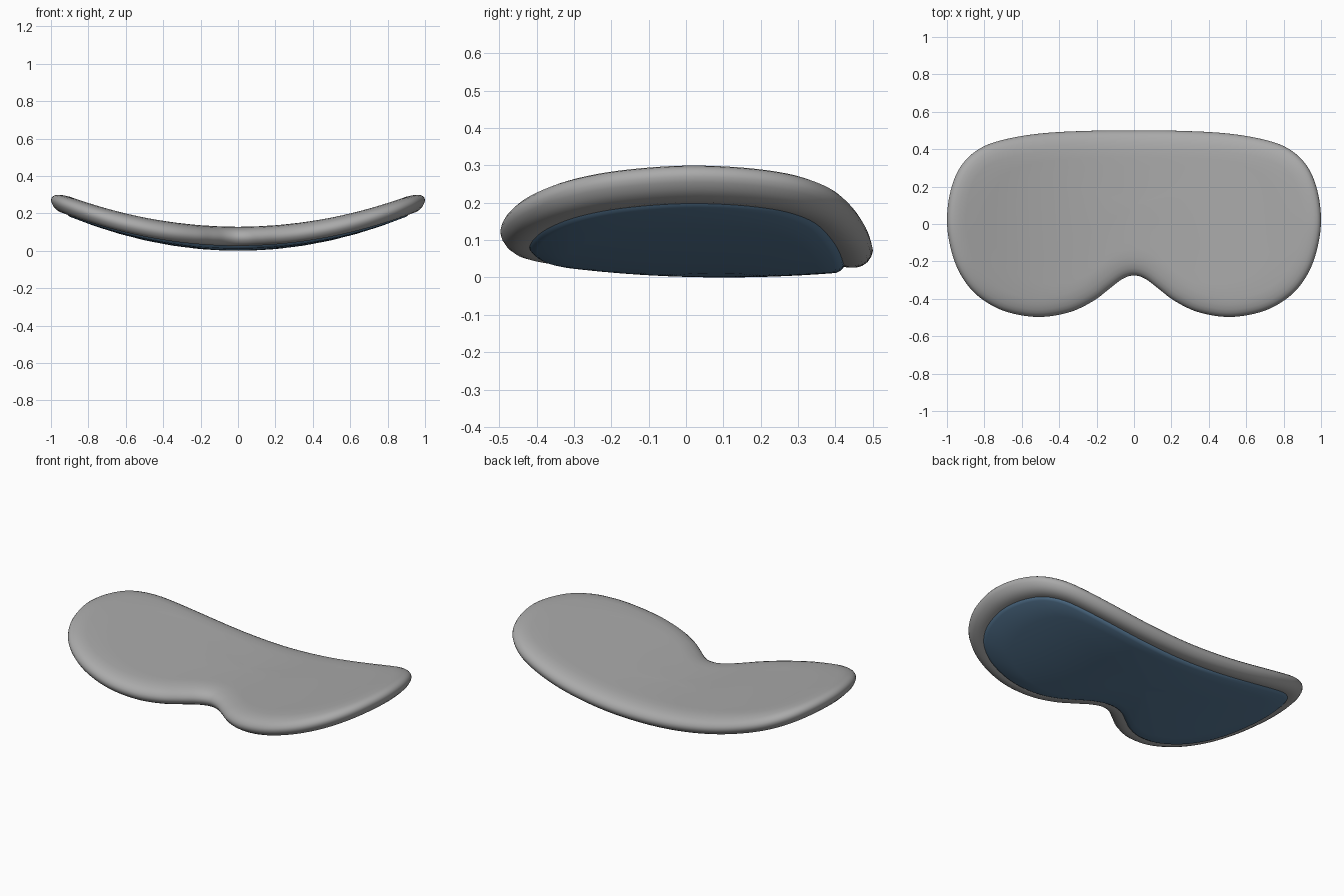
import bpy
import bmesh
from math import radians
from mathutils import Vector

cube = bpy.data.objects.get("Cube")
if cube:
    bpy.data.objects.remove(cube, do_unlink=True)

CENTRE = Vector((0, 0.1))


def material(name, rgb):
    mat = bpy.data.materials.new(name)
    mat.use_nodes = True
    mat.diffuse_color = (*rgb, 1)
    mat.node_tree.nodes["Principled BSDF"].inputs["Base Color"].default_value = (*rgb, 1)
    return mat


def smooth_loop(points, steps):
    """Closed Catmull-Rom curve through the points."""
    out = []
    n = len(points)
    for i in range(n):
        a, b, c, d = (points[(i + k) % n] for k in (-1, 0, 1, 2))
        for s in range(steps):
            t = s / steps
            out.append(0.5 * (2 * b + (c - a) * t + (2 * a - 5 * b + 4 * c - d) * t ** 2
                              + (3 * b - a - 3 * c + d) * t ** 3))
    return out


# Outline: one half, mirrored across x
half = [Vector(p) for p in (
    (0, -0.275), (0.06, -0.293), (0.13, -0.345), (0.22, -0.413), (0.35, -0.473),
    (0.52, -0.497), (0.7, -0.463), (0.84, -0.38), (0.93, -0.265), (0.98, -0.13),
    (1, 0.02), (0.98, 0.18), (0.925, 0.31), (0.83, 0.4), (0.7, 0.45),
    (0.5, 0.484), (0.25, 0.498), (0, 0.5))]
outline = smooth_loop(half + [Vector((-p.x, p.y)) for p in half[-2:0:-1]], 6)


def inset(d):
    """Outline moved inward by d."""
    n = len(outline)
    ring = []
    for i, p in enumerate(outline):
        t = (outline[(i + 1) % n] - outline[i - 1]).normalized()
        ring.append(p + Vector((-t.y, t.x)) * d)
    return ring


def shrink(ring, s):
    return [CENTRE + (p - CENTRE) * s for p in ring]


def skin(name, rings, mat, cap_start=False, cap_end=False):
    """Bridge (outline, height, bend) rings; every ring bends upward towards the sides."""
    bm = bmesh.new()
    loops = [[bm.verts.new((p.x, p.y, h + bend * p.x ** 2)) for p in ring]
             for ring, h, bend in rings]
    n = len(outline)
    for lo, hi in zip(loops, loops[1:]):
        for i in range(n):
            j = (i + 1) % n
            bm.faces.new((lo[i], lo[j], hi[j], hi[i]))
    for use, k in ((cap_start, 0), (cap_end, -1)):
        if use:
            h = rings[k][1]
            mid = bm.verts.new((*CENTRE, h))
            for i in range(n):
                a, b = loops[k][i], loops[k][(i + 1) % n]
                bm.faces.new((a, b, mid) if k else (b, a, mid))
    mesh = bpy.data.meshes.new(name)
    bm.to_mesh(mesh)
    bm.free()
    mesh.materials.append(mat)
    obj = bpy.data.objects.new(name, mesh)
    bpy.context.collection.objects.link(obj)
    bpy.ops.object.select_all(action="DESELECT")
    obj.select_set(True)
    bpy.context.view_layer.objects.active = obj
    bpy.ops.object.shade_smooth_by_angle(angle=radians(40))
    return obj


grey = material("soft grey", (0.4, 0.4, 0.4))
blue = material("deep blue", (0.1, 0.2, 0.32))
SCALES = (0.85, 0.7, 0.55, 0.4, 0.25, 0.1)

# Padded body: underside lip, rounded rim, smooth upper face
rim = ((0.085, 0.03), (0.065, 0.026), (0.045, 0.026), (0.028, 0.031), (0.014, 0.041),
       (0.004, 0.056), (0, 0.07), (0.003, 0.083), (0.01, 0.095), (0.022, 0.106),
       (0.04, 0.115), (0.065, 0.122), (0.1, 0.127))
body = [(inset(d), h, 0.2) for d, h in rim]
body += [(shrink(inset(0.1), s), 0.128, 0.195) for s in SCALES]
skin("padded_body", body, grey, cap_end=True)

# Lens: rounded edge, then a shallow bulge underneath
edge = ((0.098, 0.012), (0.088, 0.017), (0.08, 0.024), (0.076, 0.031))
lens = [(shrink(inset(0.098), s), 0.012 * s * s, 0.21) for s in reversed(SCALES)]
lens += [(inset(d), h, 0.21) for d, h in edge]
skin("lens", lens, blue, cap_start=True)
